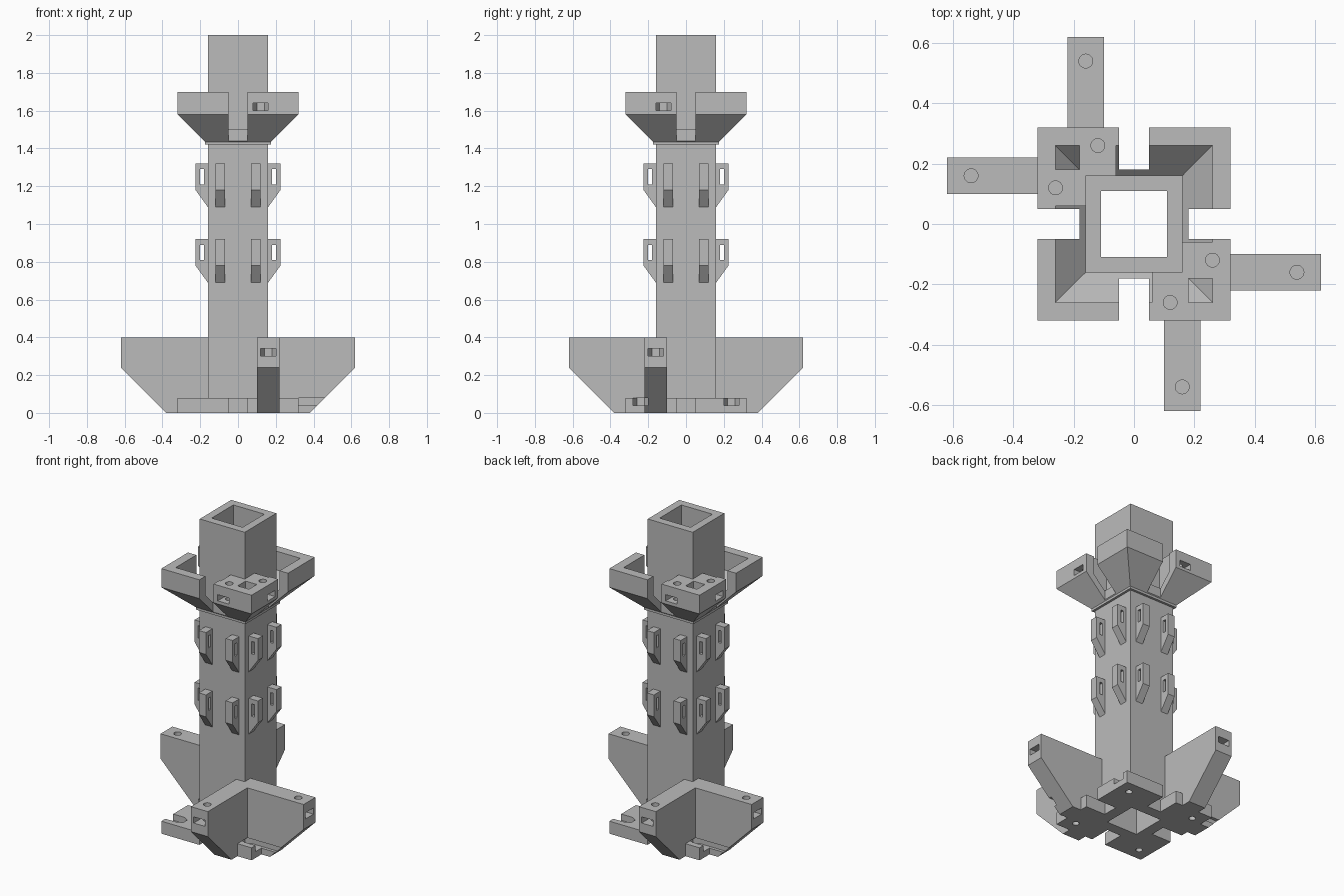
import bpy, bmesh, math
from mathutils import Vector

if "Cube" in bpy.data.objects:
    bpy.data.objects.remove(bpy.data.objects["Cube"], do_unlink=True)

grey = bpy.data.materials.new("plain_grey")
grey.use_nodes = True
grey.diffuse_color = (0.5, 0.5, 0.5, 1)
grey.node_tree.nodes["Principled BSDF"].inputs["Base Color"].default_value = (0.5, 0.5, 0.5, 1)

# The four sides: local (outward, sideways) to world (x, y)
SIDES = [("left", lambda u, v: (u, v)), ("front", lambda u, v: (-v, -u)),
         ("right", lambda u, v: (-u, -v)), ("back", lambda u, v: (v, u))]


def finish(bm, name):
    bmesh.ops.recalc_face_normals(bm, faces=bm.faces)
    mesh = bpy.data.meshes.new(name)
    bm.to_mesh(mesh)
    bm.free()
    mesh.materials.append(grey)
    obj = bpy.data.objects.new(name, mesh)
    bpy.context.scene.collection.objects.link(obj)
    return obj


def prism(name, points, offset, side=0):
    """Extrude an outline given in local (outward, sideways, up) coordinates."""
    place = SIDES[side][1]
    bm = bmesh.new()
    rings = []
    for shift in (Vector(), Vector(offset)):
        moved = [Vector(p) + shift for p in points]
        rings.append([bm.verts.new((*place(p.x, p.y), p.z)) for p in moved])
    a, b = rings
    bm.faces.new(a)
    bm.faces.new(b)
    for i in range(len(a)):
        j = (i + 1) % len(a)
        bm.faces.new((a[i], a[j], b[j], b[i]))
    return finish(bm, name)


def upright(name, profile, v0, v1, side=0):
    """Profile in (outward, up), given a sideways thickness."""
    return prism(name, [(u, v0, z) for u, z in profile], (0, v1 - v0, 0), side)


def box(name, u, v, z, side=0):
    profile = [(u[0], z[0]), (u[1], z[0]), (u[1], z[1]), (u[0], z[1])]
    return upright(name, profile, v[0], v[1], side)


def square_ring(name, profile):
    """Carry a closed (radius, height) profile around a square."""
    bm = bmesh.new()
    corners = [(1, 1), (-1, 1), (-1, -1), (1, -1)]
    rings = [[bm.verts.new((r * x, r * y, z)) for r, z in profile] for x, y in corners]
    for k in range(4):
        a, b = rings[k], rings[(k + 1) % 4]
        for i in range(len(profile)):
            j = (i + 1) % len(profile)
            bm.faces.new((a[i], a[j], b[j], b[i]))
    return finish(bm, name)


def combine(obj, tool, operation="DIFFERENCE"):
    """Apply a boolean and discard the tool."""
    mod = obj.modifiers.new("cut", "BOOLEAN")
    mod.operation = operation
    mod.solver = "EXACT"
    mod.object = tool
    tool.hide_render = True
    bpy.context.view_layer.objects.active = obj
    bpy.ops.object.modifier_apply(modifier=mod.name)
    bpy.data.objects.remove(tool, do_unlink=True)


def nut_slot(u, v, z0, z1, reach, side):
    """Half hexagon opening outward."""
    h = 0.04
    d = h * math.sin(math.radians(60))
    outline = [(0, h), (-d, h / 2), (-d, -h / 2), (0, -h), (reach, -h), (reach, h)]
    return prism("slot_cutter", [(u + a, v + b, z0) for a, b in outline], (0, 0, z1 - z0), side)


def bore(u, v, z0, z1, radius, side):
    angles = [math.tau * i / 24 for i in range(24)]
    return prism("bore_cutter", [(u + radius * math.cos(a), v + radius * math.sin(a), z0)
                                 for a in angles], (0, 0, z1 - z0), side)


# Hollow square mast
square_ring("mast", [(0.11, 0), (0.16, 0), (0.16, 2), (0.11, 2)])

# Base plate with side gaps, screw holes and open nut slots
base = square_ring("base_plate", [(0.16, 0), (0.32, 0), (0.32, 0.08), (0.16, 0.08)])
for side in range(4):
    combine(base, box("gap_cutter", (0.18, 0.4), (-0.05, 0.05), (-0.1, 0.2), side))
for side in (0, 2):
    for v in (-0.24, 0.24):
        combine(base, nut_slot(0.24, v, 0.04, 0.12, 0.2, side))
        combine(base, bore(0.24, v, -0.1, 0.06, 0.02, side))

# Four tapered fins standing on the base
fin_profile = [(0.13, 0), (0.38, 0), (0.62, 0.24), (0.62, 0.4), (0.13, 0.4)]
for side, (label, _) in enumerate(SIDES):
    fin = upright("fin_" + label, fin_profile, -0.22, -0.1, side)
    combine(fin, nut_slot(0.54, -0.16, 0.30, 0.34, 0.2, side))
    combine(fin, bore(0.54, -0.16, 0.26, 0.5, 0.023, side))
    # The base nut slot runs on through the foot of the nearby fins
    combine(fin, nut_slot(0.24, -0.24, 0.04, 0.08, 0.4, 0 if side < 2 else 2))

# Flared collar: funnel, filled corner seats, then gaps, bores and slots
collar = square_ring("collar", [(0.16, 1.42), (0.175, 1.42), (0.175, 1.435), (0.32, 1.58),
                                (0.32, 1.7), (0.26, 1.7), (0.26, 1.58), (0.16, 1.48)])
seat_profile = [(0.16, 1.45), (0.29, 1.58), (0.29, 1.7), (0.16, 1.7)]
for side in range(4):
    combine(collar, upright("seat", seat_profile, -0.18, -0.06, side), "UNION")
for side in range(4):
    combine(collar, box("gap_cutter", (0.18, 0.4), (-0.05, 0.05), (1.3, 1.8), side))
    combine(collar, nut_slot(0.26, -0.12, 1.6, 1.64, 0.2, side))
    combine(collar, bore(0.26, -0.12, 1.57, 1.8, 0.023, side))

# Two tiers of paired cable loops on every side
for tier, top in (("lower", 0.92), ("upper", 1.32)):
    loop_profile = [(0.15, top), (0.225, top), (0.225, top - 0.14),
                    (0.16, top - 0.23), (0.15, top - 0.23)]
    for side, (label, _) in enumerate(SIDES):
        for n, v in enumerate((-0.095, 0.095)):
            loop = upright(f"loop_{tier}_{label}_{n + 1}", loop_profile,
                           v - 0.025, v + 0.025, side)
            combine(loop, box("eye_cutter", (0.18, 0.2), (v - 0.1, v + 0.1),
                              (top - 0.11, top - 0.03), side))
